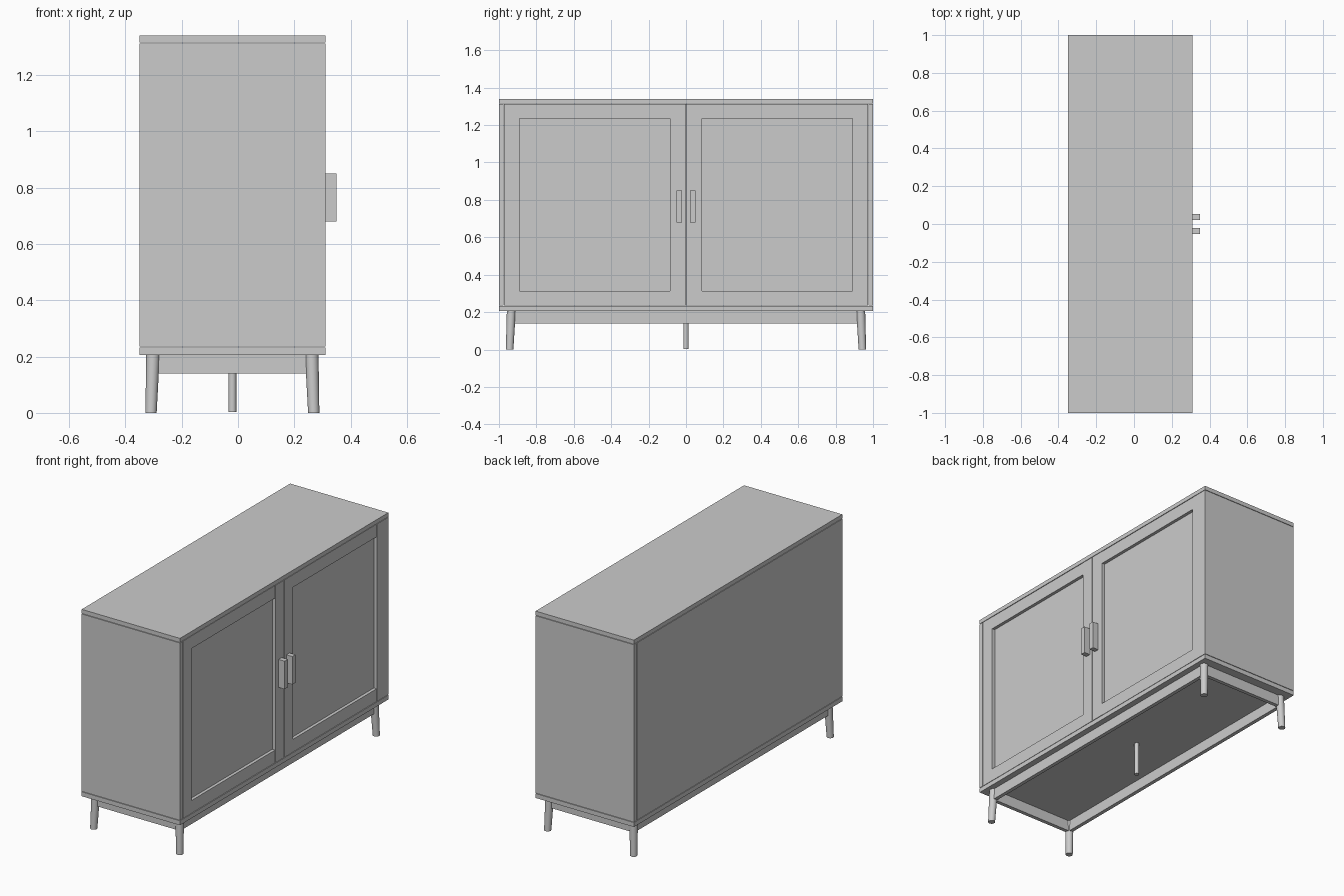
import bpy, bmesh
from mathutils import Vector

if "Cube" in bpy.data.objects:
    bpy.data.objects.remove(bpy.data.objects["Cube"])

CX = -0.02            # depth centre of the carcass (doors face +x)
BACK, FRONT = -0.35, 0.31
GAP = 0.003           # shadow gap between boards


def finish(name, bm):
    mesh = bpy.data.meshes.new(name)
    bmesh.ops.recalc_face_normals(bm, faces=bm.faces)
    bm.to_mesh(mesh)
    bm.free()
    obj = bpy.data.objects.new(name, mesh)
    bpy.context.collection.objects.link(obj)
    return obj


def box(name, x, y, z):
    """Box from (min, max) ranges, in any order."""
    bm = bmesh.new()
    bmesh.ops.create_cube(bm, size=1)
    for v in bm.verts:
        for i, r in enumerate((x, y, z)):
            v.co[i] = (r[0] + r[1]) / 2 + v.co[i] * abs(r[1] - r[0])
    return finish(name, bm)


def leg(name, foot, top, r_foot, r_top):
    """Tapered round leg with level ends, leaning from foot to top."""
    bm = bmesh.new()
    bmesh.ops.create_cone(bm, cap_ends=True, segments=24,
                          radius1=r_foot, radius2=r_top, depth=1)
    for v in bm.verts:
        c = Vector(foot).lerp(Vector(top), v.co.z + 0.5)
        v.co = Vector((c.x + v.co.x, c.y + v.co.y, c.z))
    obj = finish(name, bm)
    bpy.ops.object.select_all(action='DESELECT')
    obj.select_set(True)
    bpy.context.view_layer.objects.active = obj
    bpy.ops.object.shade_smooth_by_angle()
    return obj


# Carcass boards
box("top_board", (BACK, FRONT), (-1, 1), (1.315, 1.34))
box("bottom_board", (BACK, FRONT), (-1, 1), (0.205, 0.232))
box("back_panel", (BACK, BACK + 0.02), (-0.975 + GAP, 0.975 - GAP),
    (0.232 + GAP, 1.315 - GAP))

for s, side in ((-1, "left"), (1, "right")):
    box(side + "_side_panel", (BACK, FRONT), (s * 0.975, s),
        (0.232 + GAP, 1.315 - GAP))

    # Framed door with recessed panel
    z0, z1 = 0.232 + GAP, 1.315 - GAP
    box(side + "_door_outer_stile", (FRONT - 0.03, FRONT),
        (s * 0.89, s * (0.975 - GAP)), (z0, z1))
    box(side + "_door_inner_stile", (FRONT - 0.03, FRONT),
        (s * 0.0015, s * 0.085), (z0, z1))
    box(side + "_door_top_rail", (FRONT - 0.03, FRONT - 0.001),
        (s * 0.085, s * 0.89), (1.235, z1))
    box(side + "_door_bottom_rail", (FRONT - 0.03, FRONT - 0.001),
        (s * 0.085, s * 0.89), (z0, 0.312))
    box(side + "_door_panel", (FRONT - 0.03, FRONT - 0.02),
        (s * 0.085, s * 0.89), (0.312, 1.235))

    # Door pull
    box(side + "_handle", (FRONT, 0.35), (s * 0.022, s * 0.052), (0.68, 0.85))

    # Apron end and corner legs
    box(side + "_apron_end", (CX - 0.27, CX + 0.27),
        (s * 0.922, s * 0.945), (0.14, 0.205))
    for d, end in ((-1, "back"), (1, "front")):
        leg(f"{side}_{end}_leg", (CX + d * 0.289, s * 0.943, 0),
            (CX + d * 0.282, s * 0.934, 0.205), 0.02, 0.024)

# Long apron rails
for d, end in ((-1, "back"), (1, "front")):
    box(end + "_apron_rail", (CX + d * 0.27, CX + d * 0.293),
        (-0.945, 0.945), (0.14, 0.205))

# Centre support leg
leg("centre_support_leg", (CX, 0, 0.004), (CX, 0, 0.205), 0.014, 0.014)
